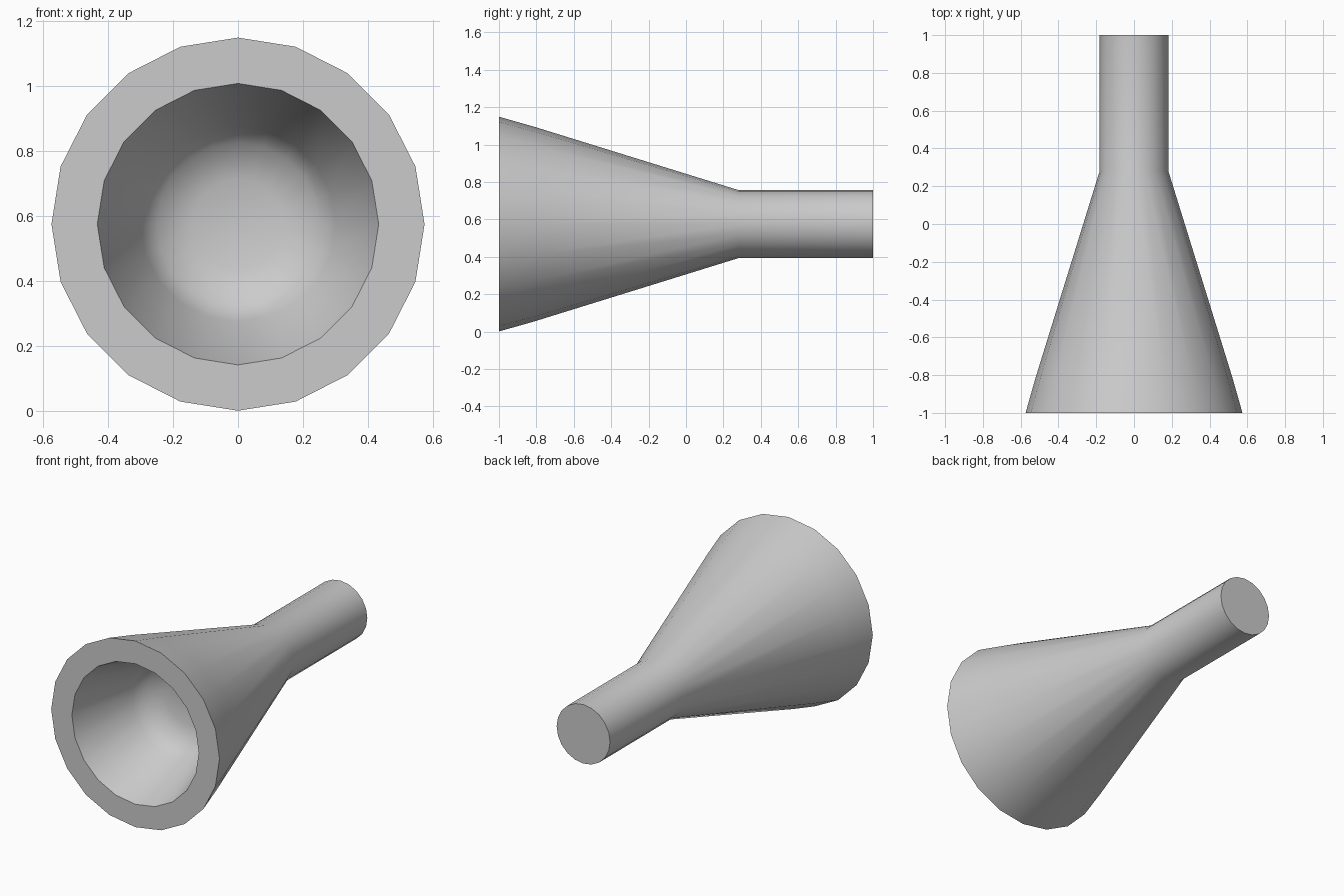
import bpy
import bmesh
from math import sin, cos, tau

if "Cube" in bpy.data.objects:
    bpy.data.objects.remove(bpy.data.objects["Cube"])

SIDES = 20
AXIS_Z = 0.575

# Profile (radius, y) from the handle end, over the outer cone and rim, into the hollow
PROFILE = [
    (0.182, 1.0), (0.182, 0.28), (0.52, -0.81), (0.574, -1.0),
    (0.433, -1.0), (0.30, -0.60), (0.25, -0.53), (0.14, -0.49),
]
SHARP_RINGS = {0, 3, 4}   # handle end, outer lip, inner lip


def lathe(name, profile, sharp_rings):
    bm = bmesh.new()
    rings = []
    for r, y in profile:
        rings.append([bm.verts.new((r * sin(tau * i / SIDES), y,
                                    AXIS_Z + r * cos(tau * i / SIDES)))
                      for i in range(SIDES)])
    for a, b in zip(rings, rings[1:]):
        for i in range(SIDES):
            j = (i + 1) % SIDES
            bm.faces.new((a[i], a[j], b[j], b[i]))
    # Flat handle end and hollow floor
    bm.faces.new(rings[0])
    bm.faces.new(rings[-1])
    bmesh.ops.recalc_face_normals(bm, faces=bm.faces)
    for f in bm.faces:
        f.smooth = True
    for k in sharp_rings:
        for i in range(SIDES):
            edge = bm.edges.get((rings[k][i], rings[k][(i + 1) % SIDES]))
            edge.smooth = False
    mesh = bpy.data.meshes.new(name)
    bm.to_mesh(mesh)
    bm.free()
    obj = bpy.data.objects.new(name, mesh)
    bpy.context.collection.objects.link(obj)
    return obj


# Hollow cone with a straight round handle, one continuous skin
lathe("flared_horn", PROFILE, SHARP_RINGS)
